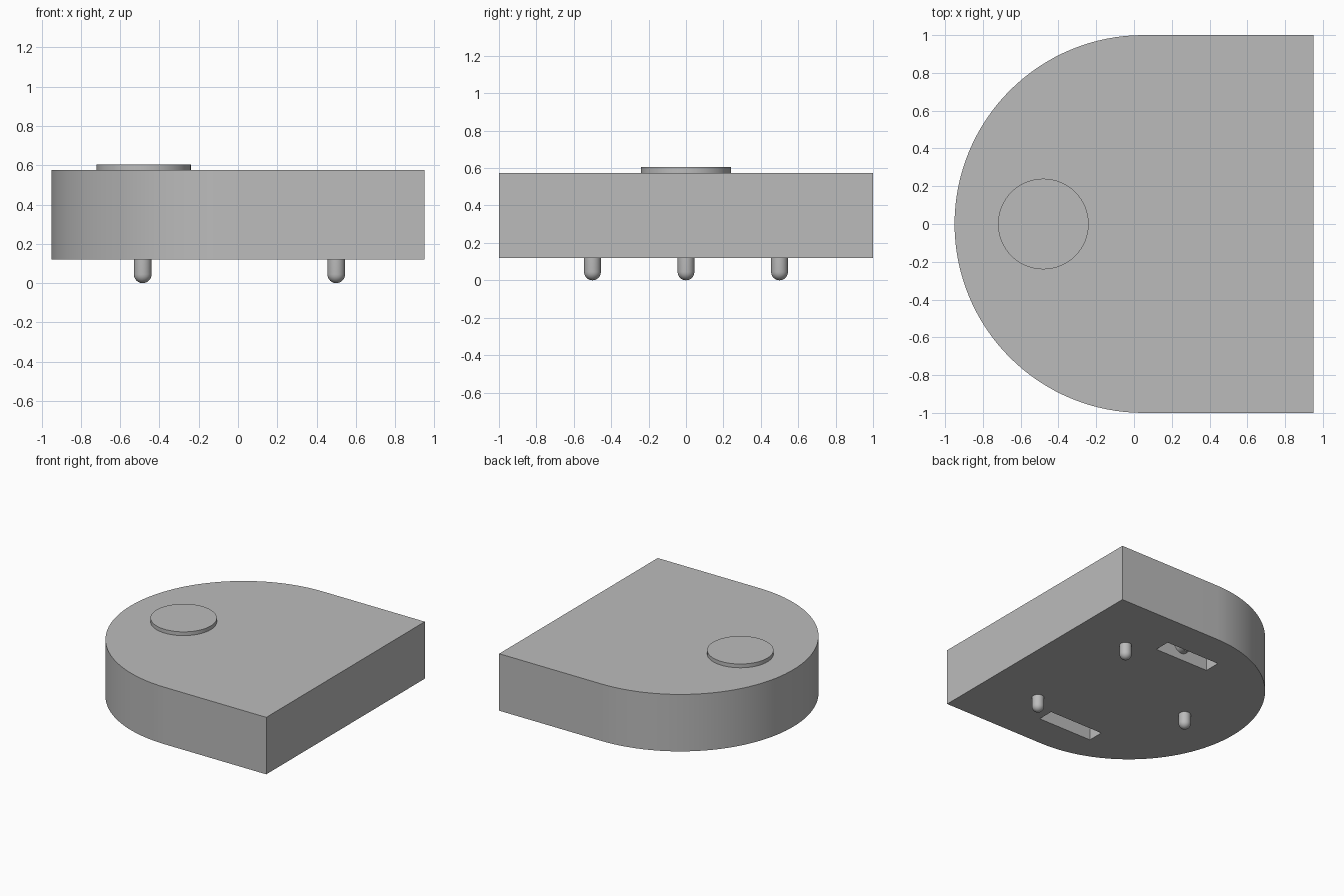
import bpy, bmesh, math
from mathutils import Matrix, Vector

cube = bpy.data.objects.get("Cube")
if cube:
    bpy.data.objects.remove(cube, do_unlink=True)

BOTTOM, TOP = 0.12, 0.575
CENTRE_X = 0.05

grey = bpy.data.materials.new("plain grey")
grey.use_nodes = True
grey.diffuse_color = (0.5, 0.5, 0.5, 1)
grey.node_tree.nodes["Principled BSDF"].inputs["Base Color"].default_value = (0.5, 0.5, 0.5, 1)


def finish(name, bm, smooth=True):
    bmesh.ops.recalc_face_normals(bm, faces=bm.faces)
    mesh = bpy.data.meshes.new(name)
    bm.to_mesh(mesh)
    bm.free()
    mesh.materials.append(grey)
    obj = bpy.data.objects.new(name, mesh)
    bpy.context.collection.objects.link(obj)
    bpy.ops.object.select_all(action='DESELECT')
    obj.select_set(True)
    bpy.context.view_layer.objects.active = obj
    if smooth:
        bpy.ops.object.shade_smooth_by_angle(angle=math.radians(35))
    return obj


def cylinder(name, centre, radius, depth, axis='Z', sides=64):
    bm = bmesh.new()
    turn = Matrix.Rotation(math.pi / 2, 4, 'X') if axis == 'Y' else Matrix()
    bmesh.ops.create_cone(bm, cap_ends=True, segments=sides, radius1=radius, radius2=radius,
                          depth=depth, matrix=Matrix.Translation(centre) @ turn)
    return finish(name, bm)


# Body: rounded at one end, square at the other
bm = bmesh.new()
steps = 64
outline = [(0.95, -1), (0.95, 1)]
for i in range(steps + 1):
    a = math.pi / 2 + math.pi * i / steps
    outline.append((CENTRE_X + math.cos(a), math.sin(a)))
base = bm.faces.new([bm.verts.new((x, y, BOTTOM)) for x, y in outline])
lifted = bmesh.ops.extrude_face_region(bm, geom=[base])["geom"]
bmesh.ops.translate(bm, vec=(0, 0, TOP - BOTTOM),
                    verts=[v for v in lifted if isinstance(v, bmesh.types.BMVert)])
body = finish("body", bm, smooth=False)

# Wheel slots cut into the underside
for side in (-1, 1):
    bm = bmesh.new()
    bmesh.ops.create_cube(bm, size=1, matrix=Matrix.Translation((CENTRE_X, side * 0.665, 0.24))
                          @ Matrix.Diagonal((0.48, 0.13, 0.36, 1)))
    cutter = finish("slot_cutter", bm, smooth=False)
    cutter.hide_render = True
    cut = body.modifiers.new("slot", 'BOOLEAN')
    cut.operation = 'DIFFERENCE'
    cut.solver = 'EXACT'
    cut.object = cutter
    bpy.context.view_layer.objects.active = body
    bpy.ops.object.modifier_apply(modifier=cut.name)
    bpy.data.objects.remove(cutter, do_unlink=True)

bpy.ops.object.select_all(action='DESELECT')
body.select_set(True)
bpy.context.view_layer.objects.active = body
bpy.ops.object.shade_smooth_by_angle(angle=math.radians(35))

# Axle stubs on the inner wall of each slot
for side, label in ((-1, "right"), (1, "left")):
    cylinder("axle_stub_" + label, (CENTRE_X, side * 0.62, 0.24), 0.065, 0.06, 'Y', 32)

# Button on top
cylinder("top_button", (-0.48, 0, TOP + 0.01), 0.24, 0.04)

# Round-tipped feet
R = 0.045
for label, x, y in (("round_end", -0.485, 0), ("right", 0.5, 0.5), ("left", 0.5, -0.5)):
    bm = bmesh.new()
    bmesh.ops.create_uvsphere(bm, u_segments=24, v_segments=12, radius=R)
    # Stretch the upper half into a shaft that enters the body
    bmesh.ops.delete(bm, geom=[v for v in bm.verts if v.co.z > 0.001], context='VERTS')
    rim = [e for e in bm.edges if e.is_boundary]
    shaft = bmesh.ops.extrude_edge_only(bm, edges=rim)["geom"]
    bmesh.ops.translate(bm, vec=(0, 0, BOTTOM - R + 0.01),
                        verts=[v for v in shaft if isinstance(v, bmesh.types.BMVert)])
    bmesh.ops.holes_fill(bm, edges=[e for e in bm.edges if e.is_boundary])
    bmesh.ops.translate(bm, vec=Vector((x, y, R)), verts=bm.verts)
    finish("foot_" + label, bm)
